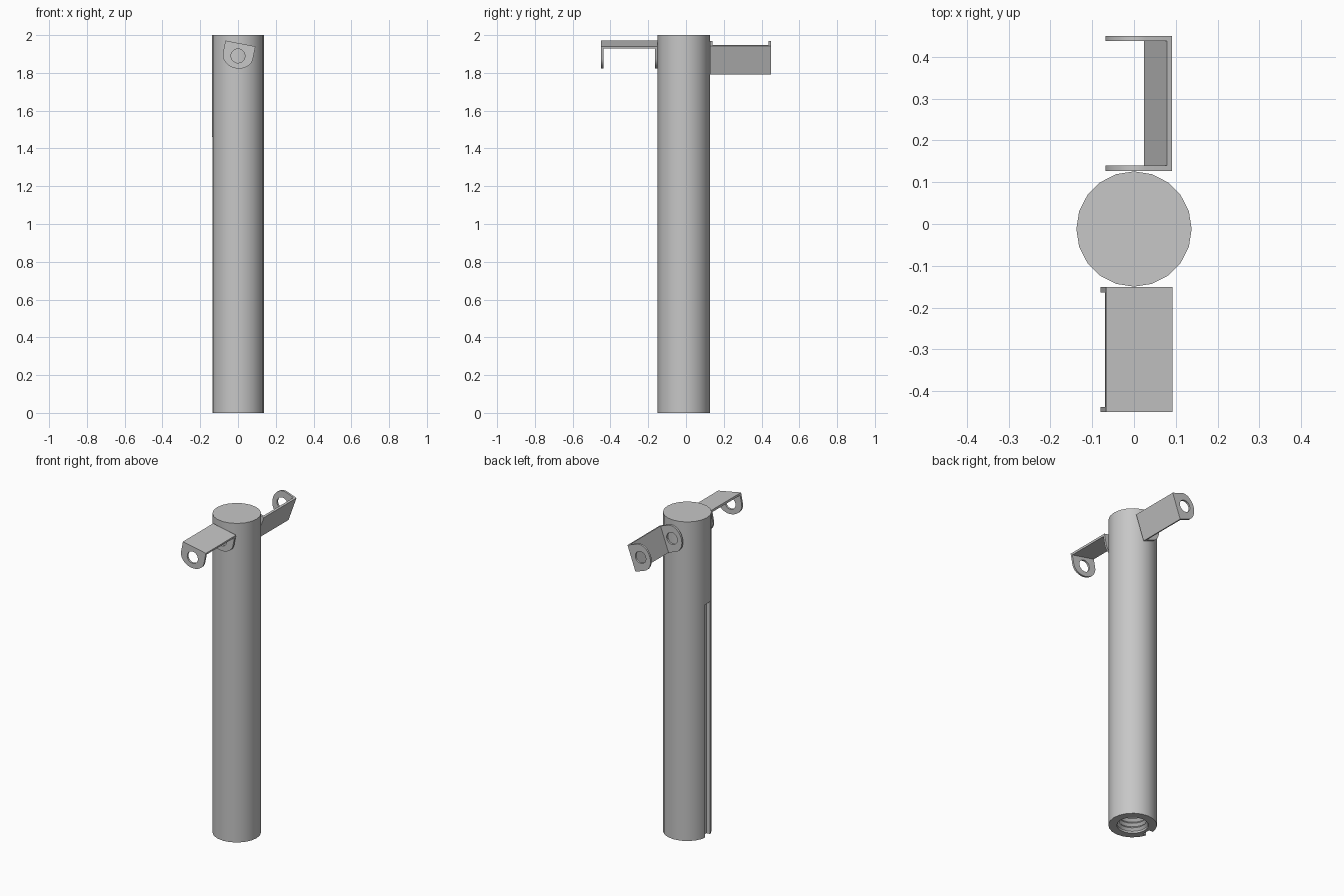
import bpy, bmesh
from math import sin, cos, pi, radians
from mathutils import Matrix, Vector

if "Cube" in bpy.data.objects:
    bpy.data.objects.remove(bpy.data.objects["Cube"], do_unlink=True)

grey = bpy.data.materials.new("plain_grey")
grey.use_nodes = True
colour = (0.57, 0.57, 0.57, 1)
grey.diffuse_color = colour
grey.node_tree.nodes["Principled BSDF"].inputs["Base Color"].default_value = colour


def finish(bm, name):
    bmesh.ops.recalc_face_normals(bm, faces=bm.faces)
    mesh = bpy.data.meshes.new(name)
    bm.to_mesh(mesh)
    bm.free()
    mesh.materials.append(grey)
    ob = bpy.data.objects.new(name, mesh)
    bpy.context.collection.objects.link(ob)
    return ob


def select_only(ob):
    bpy.ops.object.select_all(action='DESELECT')
    ob.select_set(True)
    bpy.context.view_layer.objects.active = ob


def add_box(bm, low, high):
    low, high = Vector(low), Vector(high)
    m = Matrix.Translation((low + high) / 2) @ Matrix.Diagonal((*(high - low), 1))
    bmesh.ops.create_cube(bm, size=1, matrix=m)


# Post: lathed profile with a threaded socket in its underside
RADIUS, POST_Y, SIDES = 0.138, -0.012, 20
PITCH, TURNS = 0.03, 10
profile = [(RADIUS, 2), (RADIUS, 0), (0.09, 0)]
for i in range(TURNS):
    z = 0.012 + i * PITCH
    profile += [(0.09, z), (0.076, z + PITCH / 2)]
profile.append((0.09, 0.012 + TURNS * PITCH))

bm = bmesh.new()
rings = []
for r, z in profile:
    rings.append([bm.verts.new((r * cos(2 * pi * k / SIDES),
                                POST_Y + r * sin(2 * pi * k / SIDES), z))
                  for k in range(SIDES)])
for a, b in zip(rings, rings[1:]):
    for k in range(SIDES):
        n = (k + 1) % SIDES
        bm.faces.new((a[k], a[n], b[n], b[k]))
bm.faces.new(rings[0])
bm.faces.new(rings[-1])
post = finish(bm, "post")

# Long keyway down one side of the post
bm = bmesh.new()
add_box(bm, (-0.3, -0.05, -0.1), (-0.108, 0.004, 1.46))
cutter = finish(bm, "slot_cutter")
cutter.hide_render = True
cut = post.modifiers.new("slot", 'BOOLEAN')
cut.operation = 'DIFFERENCE'
cut.solver = 'EXACT'
cut.object = cutter
select_only(post)
bpy.ops.object.modifier_apply(modifier=cut.name)
bpy.data.objects.remove(cutter, do_unlink=True)

# Brackets: a flat plate joining two rounded tabs with bolt holes
HALF, DROP, THICK, HOLE = 0.081, 0.067, 0.0125, 0.037


def add_tab(bm, y):
    outline = [(HALF, DROP)]
    outline += [(HALF * cos(pi * k / 16), -DROP * sin(pi * k / 16)) for k in range(17)]
    outline.append((-HALF, DROP))
    hole = [(HOLE * cos(pi * k / 12), HOLE * sin(pi * k / 12)) for k in range(24)]
    edges = []
    for loop in (outline, hole):
        verts = [bm.verts.new((u, y, v)) for u, v in loop]
        edges += [bm.edges.new((verts[i - 1], verts[i])) for i in range(len(verts))]
    filled = bmesh.ops.triangle_fill(bm, edges=edges, use_beauty=True)["geom"]
    faces = [g for g in filled if isinstance(g, bmesh.types.BMFace)]
    out = bmesh.ops.extrude_face_region(bm, geom=faces, use_keep_orig=True)["geom"]
    moved = [g for g in out if isinstance(g, bmesh.types.BMVert)]
    bmesh.ops.translate(bm, verts=moved, vec=(0, THICK, 0))


def make_bracket(name, y0, y1, tilt):
    bm = bmesh.new()
    add_tab(bm, y0)
    add_tab(bm, y1 - THICK)
    add_box(bm, (-HALF, y0 + THICK, DROP - THICK), (HALF, y1 - THICK, DROP))
    place = Matrix.Translation((0, 0, 1.89)) @ Matrix.Rotation(radians(tilt), 4, 'Y')
    bmesh.ops.transform(bm, matrix=place, verts=bm.verts)
    return finish(bm, name)


parts = [post,
         make_bracket("front_bracket", -0.45, -0.151, 11),
         make_bracket("back_bracket", 0.127, 0.45, 110)]

for ob in parts:
    select_only(ob)
    bpy.ops.object.shade_smooth_by_angle(angle=radians(30))
